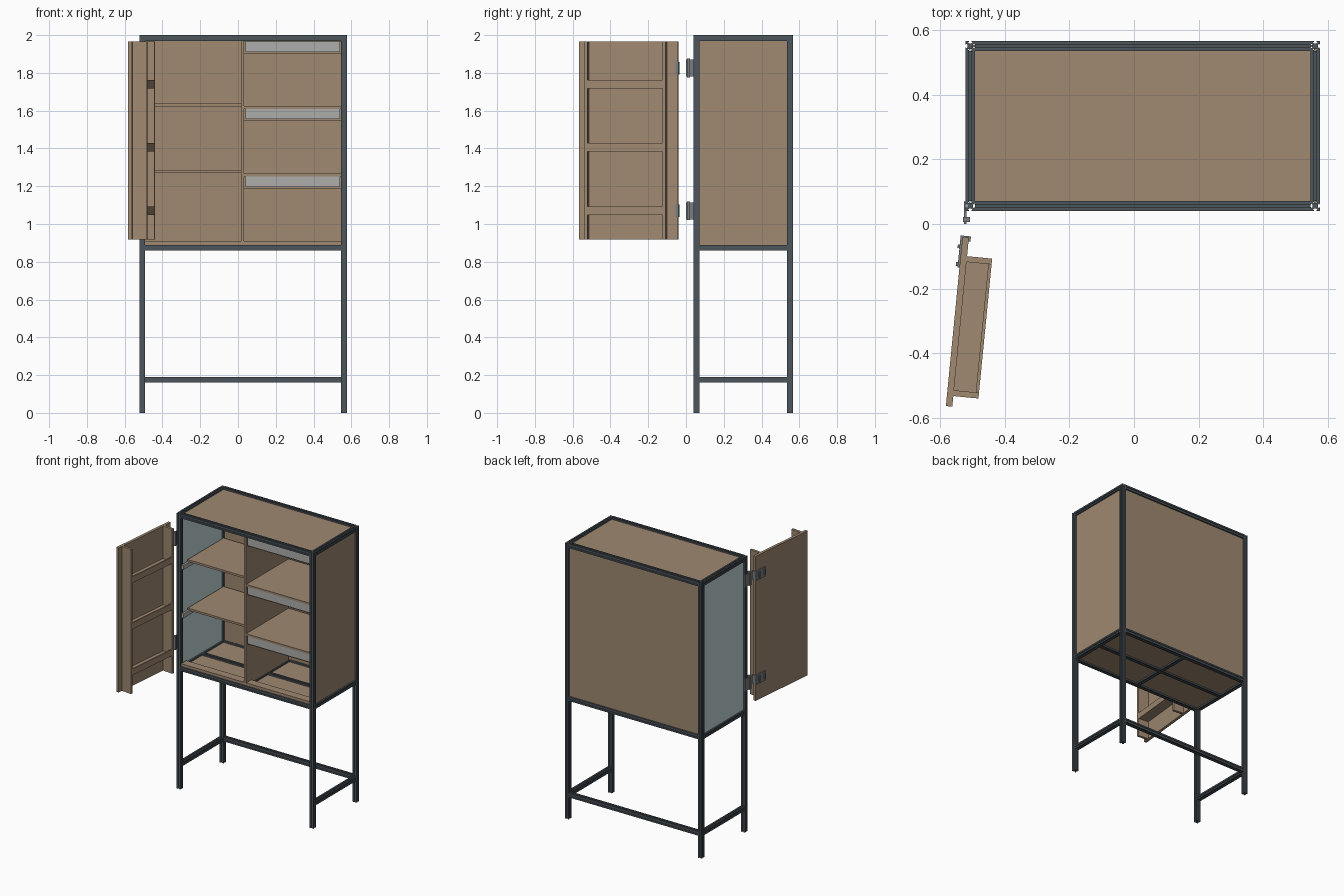
import bpy, bmesh, math
from mathutils import Matrix, Vector

if "Cube" in bpy.data.objects:
    bpy.data.objects.remove(bpy.data.objects["Cube"])


def material(name, srgb):
    m = bpy.data.materials.new(name)
    m.diffuse_color = [((c + 0.055) / 1.055) ** 2.4 for c in srgb] + [1]
    m.use_nodes = True
    m.node_tree.nodes["Principled BSDF"].inputs["Base Color"].default_value = m.diffuse_color
    return m


WOOD = material("wood", (0.625, 0.535, 0.445))
FRAME = material("dark metal", (0.30, 0.335, 0.36))
STEEL = material("light grey", (0.68, 0.68, 0.67))
PANE = material("grey green pane", (0.76, 0.84, 0.84))
HINGE = material("hinge grey", (0.47, 0.49, 0.51))


def finish(bm, name, mat, matrix=Matrix()):
    bmesh.ops.recalc_face_normals(bm, faces=bm.faces)
    me = bpy.data.meshes.new(name)
    bm.to_mesh(me)
    bm.free()
    me.materials.append(mat)
    ob = bpy.data.objects.new(name, me)
    ob.matrix_world = matrix
    bpy.context.collection.objects.link(ob)
    return ob


def box(name, x, y, z, mat=WOOD, matrix=Matrix()):
    bm = bmesh.new()
    bmesh.ops.create_cube(bm, size=1)
    for v in bm.verts:
        for i, (a, b) in enumerate((x, y, z)):
            v.co[i] = a + (v.co[i] + 0.5) * (b - a)
    return finish(bm, name, mat, matrix)


# Slotted square bar between two points
S = 0.015
SIDE = [(-S, S), (-.004, S), (-.004, .0125), (-.007, .0125), (-.004, .0085),
        (.004, .0085), (.007, .0125), (.004, .0125), (.004, S)]


def bar(name, start, end):
    start, end = Vector(start), Vector(end)
    length = (end - start).length
    bm = bmesh.new()
    verts = []
    for k in range(4):
        a = -k * math.pi / 2
        c, s = math.cos(a), math.sin(a)
        verts += [bm.verts.new((x * c - y * s, x * s + y * c, 0)) for x, y in SIDE]
    face = bm.faces.new(verts)
    ext = bmesh.ops.extrude_face_region(bm, geom=[face])
    bmesh.ops.translate(bm, vec=(0, 0, length),
                        verts=[g for g in ext["geom"] if isinstance(g, bmesh.types.BMVert)])
    d = end - start
    if abs(d.x) > 0:
        rot = Matrix.Rotation(math.pi / 2, 4, 'Y')
    elif abs(d.y) > 0:
        rot = Matrix.Rotation(-math.pi / 2, 4, 'X')
    else:
        rot = Matrix()
    finish(bm, name, FRAME, Matrix.Translation(start) @ rot)


# Frame centre lines
XL, XR, YF, YB = -0.507, 0.561, 0.056, 0.551
for x in (XL, XR):
    for y in (YF, YB):
        bar("post", (x, y, 0), (x, y, 2))
for z in (0.175, 0.875, 1.985):
    for x in (XL, XR):
        bar("side_rail", (x, YF + S, z), (x, YB - S, z))
    for y in ((YB,) if z < 0.5 else (YF, YB)):
        bar("long_rail", (XL + S, y, z), (XR - S, y, z))

# Floor support grid
YM = (YF + YB) / 2
bar("floor_rail", (XL + S, YM, 0.875), (XR - S, YM, 0.875))
for y0, y1 in ((YF + S, YM - S), (YM + S, YB - S)):
    bar("floor_cross_rail", (0.022, y0, 0.875), (0.022, y1, 0.875))

# Panels seated in the slots
T = 0.0038
ix, iy, iz = (XL + .008, XR - .008), (YF + .008, YB - .008), (0.883, 1.977)
box("right_panel", (XR - T, XR + T), iy, iz)
box("left_pane", (XL - T, XL + T), iy, iz, PANE)
box("back_panel", ix, (YB - T, YB + T), iz)
box("top_panel", ix, iy, (1.985 - T, 1.985 + T))
box("floor_panel", ix, iy, (0.875 - T, 0.875 + T))
box("front_sill", (XL + S, XR - S), (0.05, 0.11), (0.889, 0.91))

# Interior divider and shelves
BACK = YB - S
box("divider", (0.015, 0.031), (0.05, BACK), (0.889, 1.97))
for z in (1.637, 1.285):
    box("left_shelf", (XL + S, 0.015), (0.125, BACK), (z - .015, z))
    box("shelf_runner", (XL + S, XL + .03), (YF + S, BACK), (z - .045, z - .015), STEEL)
    box("runner_end", (XL + S, XL + .03), (YF, 0.125), (z - .045, z - .012), STEEL)
for z, top in ((1.97, 1.965), (1.625, 1.61), (1.267, 1.252)):
    if z < 1.9:
        box("right_shelf", (0.031, XR - S), (0.05, BACK), (z - .015, z))
    box("front_plate", (0.04, XR - .02), (0.05, 0.062), (top - .055, top), STEEL)
    box("plate_backing", (0.031, XR - S), (0.062, 0.075), (top - .066, top))

# Open door in its own frame: x points inward, y runs back to the hinge edge
DOOR = Matrix.Translation((-0.531, -0.04, 0)) @ Matrix.Rotation(math.radians(-5.6), 4, 'Z')
DZ = (0.917, 1.966)
box("door_slab", (0, 0.02), (-0.526, 0), DZ, WOOD, DOOR)
for y in (-0.493, -0.076):
    box("door_side_board", (0.02, 0.098), (y, y + 0.018), DZ, WOOD, DOOR)
for z in (1.718, 1.383, 1.048):
    box("door_tray", (0.02, 0.098), (-0.475, -0.076), (z, z + .012), WOOD, DOOR)
    box("door_tray_lip", (0.088, 0.098), (-0.475, -0.076), (z + .012, z + .045), WOOD, DOOR)

# Hinges: leaf on the post, cup and arm on the door
for z in (1.825, 1.07):
    box("hinge_post_leaf", (-0.526, -0.519), (0.0, 0.07), (z - .045, z + .045), HINGE)
    box("hinge_knuckle", (-0.53, -0.508), (0.006, 0.022), (z - .05, z + .05), HINGE)
    box("hinge_door_leaf", (-0.006, 0), (-0.095, -0.004), (z - .035, z + .035), HINGE, DOOR)
    box("hinge_door_clip", (-0.006, 0.026), (-0.012, 0.004), (z - .033, z + .033), HINGE, DOOR)
    for y in (-0.085, -0.03):
        box("hinge_bolt", (-0.012, -0.006), (y - .006, y + .006), (z - .02, z + .02), HINGE, DOOR)
